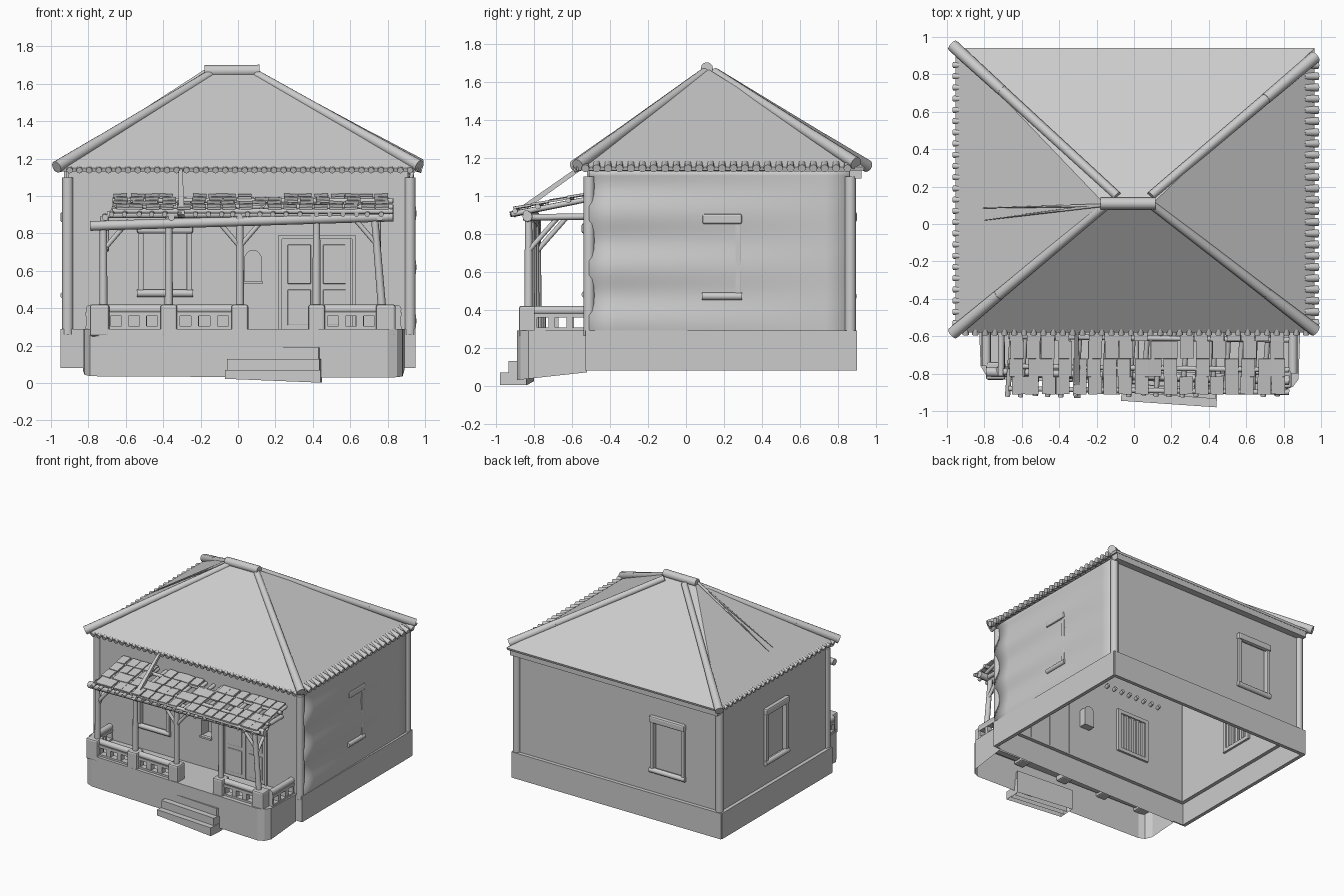
import bpy, bmesh, math, random
from mathutils import Vector, Matrix

if "Cube" in bpy.data.objects:
    bpy.data.objects.remove(bpy.data.objects["Cube"])
random.seed(4)
I = Matrix.Identity(4)

def finish(bm, name, mat=I, smooth=False):
    bmesh.ops.recalc_face_normals(bm, faces=bm.faces)
    for f in bm.faces:
        f.smooth = smooth and len(f.verts) == 4
    bm.transform(mat)
    me = bpy.data.meshes.new(name)
    bm.to_mesh(me)
    bm.free()
    ob = bpy.data.objects.new(name, me)
    bpy.context.collection.objects.link(ob)
    return ob

def box(name, x, y, z, mat=I, bevel=0.0):
    bm = bmesh.new()
    bmesh.ops.create_cube(bm, size=1)
    for v in bm.verts:
        v.co = Vector([(a + b) / 2 + c * (b - a) for (a, b), c in zip((x, y, z), v.co)])
    if bevel:
        bmesh.ops.bevel(bm, geom=bm.edges[:], offset=bevel, segments=2, affect='EDGES', profile=0.5)
    return finish(bm, name, mat)

def tube(name, p, q, r, r2=None, mat=I, sides=12):
    p, q = Vector(p), Vector(q)
    d = q - p
    bm = bmesh.new()
    bmesh.ops.create_cone(bm, cap_ends=True, segments=sides, radius1=r,
                          radius2=r if r2 is None else r2, depth=d.length)
    bm.transform(Matrix.Translation((p + q) / 2) @ d.to_track_quat('Z', 'Y').to_matrix().to_4x4())
    return finish(bm, name, mat, True)

def prism(name, lower, upper, bottom=True):
    bm = bmesh.new()
    a = [bm.verts.new(p) for p in lower]
    b = [bm.verts.new(p) for p in upper]
    n = len(a)
    for i in range(n):
        bm.faces.new((a[i], a[(i + 1) % n], b[(i + 1) % n], b[i]))
    bm.faces.new(b)
    if bottom:
        bm.faces.new(a[::-1])
    return finish(bm, name)

def cut(ob, cutter):
    m = ob.modifiers.new("opening", 'BOOLEAN')
    m.operation, m.object, m.solver = 'DIFFERENCE', cutter, 'EXACT'
    cutter.hide_render = True
    bpy.context.view_layer.objects.active = ob
    bpy.ops.object.modifier_apply(modifier=m.name)
    bpy.data.objects.remove(cutter)

def wall_matrix(x, y, deg):
    return Matrix.Translation((x, y, 0)) @ Matrix.Rotation(math.radians(deg), 4, 'Z')

# Walls (local x runs along the wall, local -y points outward)
FRONT, RIGHT = wall_matrix(0, -0.52, 0), wall_matrix(0.92, 0.18, 90)
BACK, LEFT = wall_matrix(0, 0.87, 180), wall_matrix(-0.92, 0.18, -90)
front = box("front_wall", (-0.91, 0.91), (0, 0.03), (0.26, 1.13), FRONT)
back = box("back_wall", (-0.91, 0.91), (0, 0.03), (0.26, 1.13), BACK)
left = box("left_wall", (-0.69, 0.69), (0, 0.03), (0.26, 1.13), LEFT)

# Right wall with soft horizontal bulges fading to the back
bm = bmesh.new()
bmesh.ops.create_grid(bm, x_segments=10, y_segments=36, size=1)
for v in bm.verts:
    u, w = v.co.x, (v.co.y + 1) / 2
    v.co = (u * 0.69, -0.012 * (1 - u) / 2 * (1 + math.sin(w * 19)), 0.26 + 0.87 * w)
right = finish(bm, "right_wall", RIGHT, True)
sol = right.modifiers.new("thickness", 'SOLIDIFY')
sol.thickness, sol.offset = 0.02, 0

# Plinth ring with open underside
for n, m, h in (("front", FRONT, 0.945), ("back", BACK, 0.945), ("left", LEFT, 0.71), ("right", RIGHT, 0.71)):
    box("plinth_" + n, (-h, h), (-0.03 if n != "front" else -0.01, 0.0), (0.08, 0.29), m)

# Corner posts
for x in (-0.91, 0.92):
    for y in (-0.51, 0.865):
        tube("corner_post", (x, y, 0.26), (x, y, 1.1), 0.03)

# Windows: frame outside, recessed panel, bars inside
def window(name, wall, mat, c, z0, z1, hw, full=True):
    if full:
        cut(wall, box("cutter", (c - hw, c + hw), (-0.1, 0.1), (z0, z1), mat))
        box(name + "_panel", (c - hw, c + hw), (0.018, 0.024), (z0, z1), mat)
        for i in range(5):
            x = c - hw * 0.8 + i * hw * 0.4
            box(name + "_bar", (x - 0.012, x + 0.012), (0.024, 0.04), (z0, z1), mat)
        for a, b, p, q in ((-hw - .02, -hw + .01, z0, z1), (hw - .01, hw + .02, z0, z1),
                           (-hw - .02, hw + .02, z0 - .02, z0 + .01), (-hw - .02, hw + .02, z1 - .01, z1 + .02)):
            box(name + "_inner_frame", (c + a, c + b), (0.028, 0.048), (p, q), mat)
        box(name + "_jamb", (c - hw - 0.015, c - hw + 0.015), (-0.02, 0.02), (z0, z1), mat, 0.005)
    box(name + "_jamb", (c + hw - 0.015, c + hw + 0.015), (-0.02, 0.02), (z0, z1), mat, 0.005)
    box(name + "_lintel", (c - hw - 0.02, c + hw + 0.02), (-0.03, 0.01), (z1 - 0.01, z1 + 0.045), mat, 0.012)
    tube(name + "_sill", (c - hw - 0.02, -0.01, z0 - 0.01), (c + hw + 0.02, -0.01, z0 - 0.01), 0.02, mat=mat)

window("front_window", front, FRONT, -0.39, 0.49, 0.81, 0.13)
window("back_window", back, BACK, 0.45, 0.48, 0.87, 0.14)
window("left_window", left, LEFT, 0.02, 0.48, 0.87, 0.13)
window("right_window", right, RIGHT, 0.01, 0.48, 0.86, 0.085, False)

# Arched niche in the front wall
arch = [(0.035, 0.54), (0.125, 0.54)] + [(0.08 + 0.045 * math.cos(a * math.pi / 8), 0.66 + 0.05 * math.sin(a * math.pi / 8)) for a in range(9)]
cut(front, prism("cutter", [(x, -0.6, z) for x, z in arch], [(x, -0.4, z) for x, z in arch]))
prism("niche_recess", [(0.08 + (x - 0.08) * 1.02, -0.51, z) for x, z in arch], [(x, -0.43, z) for x, z in arch], False)
box("niche_ledge", (0.03, 0.13), (-0.54, -0.51), (0.53, 0.545))

# Double door
cut(front, box("cutter", (0.23, 0.61), (-0.1, 0.1), (0.27, 0.77), FRONT))
for x0, x1 in ((0.235, 0.42), (0.425, 0.605)):
    box("door_leaf", (x0, x1), (0.015, 0.03), (0.27, 0.77), FRONT)
    for z0, z1 in ((0.31, 0.5), (0.53, 0.74)):
        box("door_panel", (x0 + 0.03, x1 - 0.03), (0.008, 0.02), (z0, z1), FRONT, 0.004)
for x in (0.215, 0.61):
    box("door_jamb", (x, x + 0.02), (-0.012, 0.02), (0.27, 0.79), FRONT)
box("door_header", (0.215, 0.63), (-0.013, 0.02), (0.77, 0.79), FRONT)

# Hipped roof
eave = [(-0.955, -0.58, 1.15), (0.965, -0.58, 1.15), (0.965, 0.94, 1.15), (-0.955, 0.94, 1.15)]
bm = bmesh.new()
a, b, c, d, e, f = [bm.verts.new(p) for p in eave + [(-0.16, 0.11, 1.67), (0.1, 0.11, 1.67)]]
for face in ((a, b, f, e), (b, c, f), (c, d, e, f), (d, a, e)):
    bm.faces.new(face)
roof = finish(bm, "roof")
sol = roof.modifiers.new("thickness", 'SOLIDIFY')
sol.thickness, sol.offset = 0.02, -1
box("back_eave_board", (-0.93, 0.94), (0.86, 0.925), (1.09, 1.14))

# Ridge and hip tiles
tube("ridge_tile", (-0.18, 0.11, 1.668), (0.115, 0.11, 1.67), 0.032)
for p, top in (((-0.97, -0.585, 1.155), -0.15), ((0.97, -0.57, 1.16), 0.1), ((0.97, 0.895, 1.17), 0.09), ((-0.97, 0.955, 1.155), -0.09)):
    p, q = Vector(p), Vector((top, 0.11 + (0.04 if p[1] > 0 else -0.01), 1.65))
    m = p.lerp(q, 0.3)
    tube("hip_tile_lower", p, m, 0.033, 0.029)
    tube("hip_tile_upper", m, q, 0.028, 0.024)

# Eave tile ends
for i in range(36):
    x = -0.9 + i * 0.052
    tube("front_eave_tile", (x, -0.592, 1.137), (x, -0.53, 1.155), 0.017, sides=8)
for i in range(24):
    y = -0.53 + i * 0.06
    tube("right_eave_tile", (0.985, y, 1.143), (0.91, y, 1.165), 0.021, sides=8)
    tube("left_eave_tile", (-0.966, y, 1.14), (-0.9, y, 1.16), 0.016, sides=8)

# Loose slivers lying on the left roof slope
for y, x in ((0.085, -0.81), (0.02, -0.8), (0.05, -0.6)):
    tube("roof_sliver", (-0.17, 0.1, 1.67), (x, y, 1.2 + (x + 0.96) * 0.64 - 0.03), 0.01, 0.002, sides=6)

# Porch base with rounded corners and sloping lower edge
outline = [(-0.83, -0.52), (-0.82, -0.76), (-0.79, -0.81), (-0.74, -0.83), (0.8, -0.89), (0.85, -0.87), (0.88, -0.83), (0.89, -0.52)]
prism("porch_base", [(x, y, 0.07 + (y + 0.52) * 0.11) for x, y in outline], [(x, y, 0.29) for x, y in outline], False)

# Porch pillars and posts
stations = [(x, -0.805 - 0.03 * x) for x in (-0.74, -0.37, 0.01, 0.42, 0.79)]
for i, (x, y) in enumerate(stations):
    h = 0.052 if i in (0, 4) else 0.045
    box("porch_pillar", (x - h, x + h), (y - 0.05, y + 0.045), (0.25, 0.42), bevel=0.012)
    tube("porch_post", (x - 0.02 * (i == 4) + 0.02 * (i == 0), y, 0.4), (x - 0.06 * (i == 4) + 0.02 * (i == 0), y, 0.89), 0.022, 0.019)

# Pierced balustrades
def balustrade(p, q, holes):
    p, q = Vector((*p, 0)), Vector((*q, 0))
    L = (q - p).length
    m = wall_matrix(p.x, p.y, math.degrees(math.atan2(q.y - p.y, q.x - p.x)))
    box("balustrade_foot", (0, L), (-0.025, 0.025), (0.27, 0.305), m)
    box("balustrade_top", (0, L), (-0.025, 0.025), (0.358, 0.38), m)
    tube("balustrade_rail", (0, 0, 0.395), (L, 0, 0.395), 0.024, mat=m)
    pitch, hole = L / holes, 0.06
    for i in range(holes + 1):
        x0, x1 = max(0, i * pitch - (pitch - hole) / 2), min(L, i * pitch + (pitch - hole) / 2)
        box("balustrade_web", (x0, x1), (-0.022, 0.022), (0.3, 0.36), m)

for i in (0, 1, 3):
    (x0, y0), (x1, y1) = stations[i], stations[i + 1]
    balustrade((x0 + 0.04, y0), (x1 - 0.04, y1), 3)
balustrade((0.85, -0.8), (0.85, -0.52), 3)
balustrade((-0.79, -0.76), (-0.79, -0.52), 3)

# Porch steps
for i in range(3):
    s = 0.045 * i
    pts = [(-0.07 + 0.01 * i, -0.945 + s), (0.44 - 0.005 * i, -0.98 + s), (0.45, -0.84), (-0.06, -0.8)]
    prism("step", [(x, y, max(0, 0.02 - 0.04 * x)) for x, y in pts], [(x, y, 0.07 + 0.06 * i) for x, y in pts], False)

# Porch beams and braces
tube("front_beam", (-0.79, -0.79, 0.84), (0.83, -0.835, 0.89), 0.026)
tube("eave_beam", (-0.7, -0.79, 0.9), (0.83, -0.84, 0.905), 0.018)
for x, y in stations:
    x *= 0.96
    tube("tie_beam", (x, y - 0.03, 0.885), (x, -0.5, 0.89), 0.017)
for i, s in ((0, 1), (2, -1), (2, 1), (4, -1)):
    x, y = stations[i]
    x *= 0.95
    tube("brace", (x, y, 0.73), (x + s * 0.12, y, 0.87), 0.013)
for i in (0, 4):
    x, y = stations[i]
    tube("side_brace", (x * 0.95, y, 0.71), (x * 0.95, y + 0.15, 0.88), 0.013)

# Porch roof: purlins, poles and weathered shingles
def slope(y):
    return 0.905 + (y + 0.92) * 0.2
for y in (-0.88, -0.76, -0.6):
    tube("purlin", (-0.67, y, slope(y) + 0.008), (0.83, y - 0.02, slope(y) + 0.005), 0.014)
for i in range(21):
    x = -0.65 + i * 0.072
    j = random.uniform(-0.012, 0.012)
    tube("roof_pole", (x + j - 0.02, -0.915 + j, slope(-0.91) - 0.005), (x + 0.01, -0.46, slope(-0.46) - 0.005), 0.014, sides=8)
tilt = Matrix.Rotation(0.16, 4, 'X')
for row in range(4):
    y = -0.86 + row * 0.095
    for i in range(18):
        if random.random() < 0.12:
            continue
        x = -0.62 + i * 0.082 + random.uniform(-0.01, 0.01)
        m = Matrix.Translation((x, y, slope(y) + 0.025)) @ tilt @ Matrix.Rotation(random.uniform(-0.06, 0.06), 4, 'Y')
        box("shingle", (-0.036, 0.036), (-0.05, 0.045), (-0.006, 0.006), m)

# Leaning plank tapering up to the main roof
prism("leaning_plank", [(-0.32, -0.93, 0.9), (-0.285, -0.93, 0.9), (-0.285, -0.9, 0.885), (-0.32, -0.9, 0.885)],
      [(-0.315, -0.29, 1.345), (-0.307, -0.29, 1.345), (-0.307, -0.28, 1.33), (-0.315, -0.28, 1.33)])
